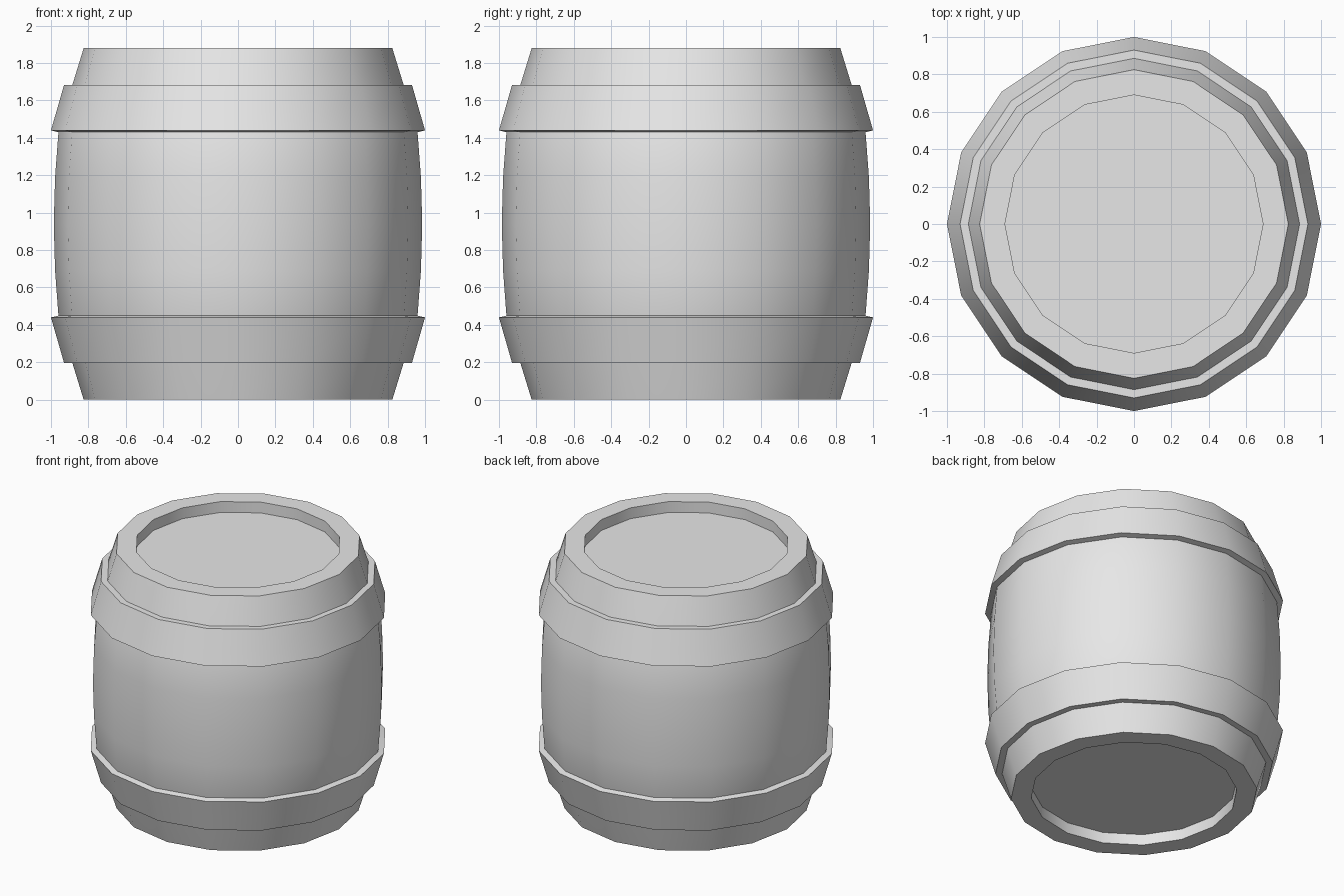
import bpy
import bmesh
from math import cos, sin, pi, radians

SIDES = 16
HEIGHT = 1.88

default = bpy.data.objects.get("Cube")
if default:
    bpy.data.objects.remove(default, do_unlink=True)

grey = bpy.data.materials.new("plain_grey")
grey.use_nodes = True
grey.diffuse_color = (0.8, 0.8, 0.8, 1)
grey.node_tree.nodes["Principled BSDF"].inputs["Base Color"].default_value = grey.diffuse_color


def lathe(name, profile, ring=False):
    """Turn (radius, height) points about z; a ring closes on itself, otherwise the ends are capped."""
    bm = bmesh.new()
    loops = [[bm.verts.new((r * cos(2 * pi * i / SIDES), r * sin(2 * pi * i / SIDES), z))
              for i in range(SIDES)] for r, z in profile]
    pairs = list(zip(loops, loops[1:]))
    if ring:
        pairs.append((loops[-1], loops[0]))
    else:
        bm.faces.new(loops[0])
        bm.faces.new(loops[-1])
    for a, b in pairs:
        for i in range(SIDES):
            j = (i + 1) % SIDES
            bm.faces.new((a[i], a[j], b[j], b[i]))
    bmesh.ops.recalc_face_normals(bm, faces=bm.faces)
    mesh = bpy.data.meshes.new(name)
    bm.to_mesh(mesh)
    bm.free()
    mesh.materials.append(grey)
    mesh.shade_smooth()
    mesh.set_sharp_from_angle(angle=radians(30))
    obj = bpy.data.objects.new(name, mesh)
    bpy.context.collection.objects.link(obj)
    return obj


def flipped(profile):
    return [(r, HEIGHT - z) for r, z in reversed(profile)]


# Barrel body: recessed head, rim and bulging staves, mirrored about mid height
lower = [(0.69, 0.08), (0.69, 0), (0.825, 0), (0.885, 0.195), (0.96, 0.45), (0.978, 0.69)]
lathe("barrel_body", lower + [(0.985, HEIGHT / 2)] + flipped(lower))

# Hoops: flared bands around both ends
hoop = [(0.87, 0.197), (0.93, 0.197), (1.0, 0.44), (0.95, 0.452)]
lathe("lower_hoop", hoop, ring=True)
lathe("upper_hoop", flipped(hoop), ring=True)
